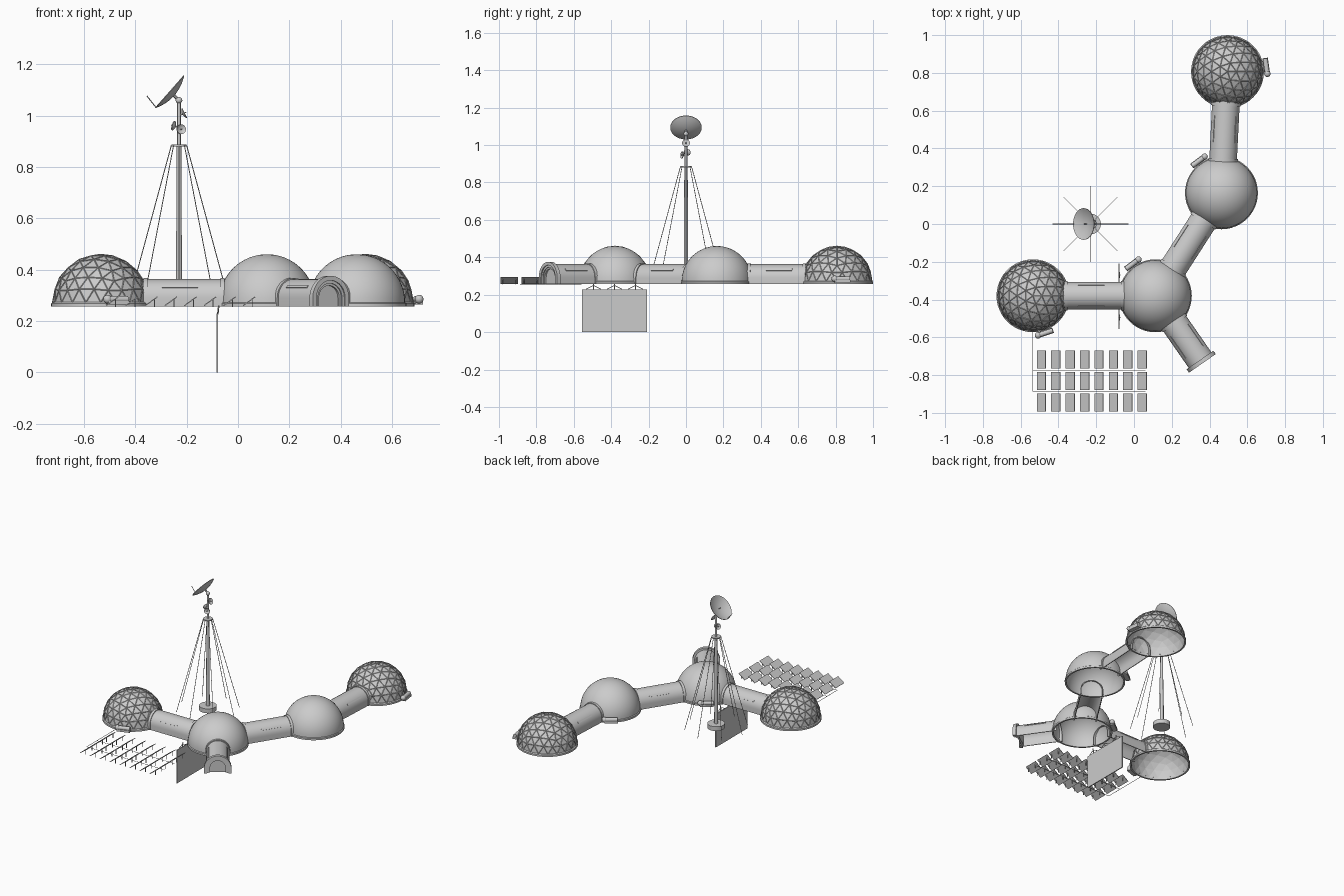
import bpy, bmesh
from math import pi, sin, cos, radians, atan2
from mathutils import Vector, Matrix

if "Cube" in bpy.data.objects:
    bpy.data.objects.remove(bpy.data.objects["Cube"])

G = 0.257  # ground level of the base
A, B, C, D = [Vector(p) for p in ((-.535, -.38, G), (.113, -.38, G), (.463, .165, G), (.495, .807, G))]
END = Vector((.362, -.738, G))


def finish(name, bm, smooth=True):
    bmesh.ops.recalc_face_normals(bm, faces=bm.faces)
    me = bpy.data.meshes.new(name)
    bm.to_mesh(me)
    bm.free()
    ob = bpy.data.objects.new(name, me)
    bpy.context.collection.objects.link(ob)
    if smooth:
        bpy.ops.object.select_all(action='DESELECT')
        ob.select_set(True)
        bpy.context.view_layer.objects.active = ob
        bpy.ops.object.shade_smooth_by_angle(angle=radians(35))
    return ob


def aim(p, d):
    return Matrix.Translation(p) @ Vector(d).to_track_quat('Z', 'Y').to_matrix().to_4x4()


def lathe(name, pts, mat, closed=False, n=32):
    bm = bmesh.new()
    vs = [bm.verts.new((r, 0, z)) for r, z in pts]
    es = [bm.edges.new((vs[i], vs[i + 1])) for i in range(len(vs) - 1)]
    if closed:
        es.append(bm.edges.new((vs[-1], vs[0])))
    bmesh.ops.spin(bm, geom=vs + es, cent=(0, 0, 0), axis=(0, 0, 1), angle=2 * pi, steps=n)
    bmesh.ops.remove_doubles(bm, verts=bm.verts, dist=1e-5)
    bm.transform(mat)
    return finish(name, bm)


def rod(name, a, b, r, r2=None, n=8):
    a, b = Vector(a), Vector(b)
    bm = bmesh.new()
    bmesh.ops.create_cone(bm, cap_ends=True, segments=n, radius1=r, radius2=r if r2 is None else r2,
                          depth=(b - a).length, matrix=aim((a + b) / 2, b - a))
    return finish(name, bm)


def ball(name, p, r):
    bm = bmesh.new()
    bmesh.ops.create_uvsphere(bm, u_segments=16, v_segments=10, radius=r, matrix=Matrix.Translation(p))
    return finish(name, bm)


def box(name, size, mat):
    bm = bmesh.new()
    bmesh.ops.create_cube(bm, size=1, matrix=mat @ Matrix.Diagonal((*size, 1)))
    return finish(name, bm, False)


def arch_pts(w, h, n=20):
    return [(-w, 0)] + [(-w * cos(pi * i / n), h + w * sin(pi * i / n)) for i in range(n + 1)] + [(w, 0)]


def arch(name, a, d, s0, s1, w, t=0, h=.033):
    """Arch extruded along d from s0 to s1; a shell of thickness t, or solid if t is 0."""
    side = Vector((-d.y, d.x, 0))
    bm = bmesh.new()

    def ring(s, ww):
        return [bm.verts.new(a + d * s + side * x + Vector((0, 0, z))) for x, z in arch_pts(ww, h)]
    o0, o1 = ring(s0, w), ring(s1, w)
    loops = [(o0, o1)]
    if t:
        i0, i1 = ring(s0, w - t), ring(s1, w - t)
        loops += [(i0, i1), (o0, i0), (o1, i1)]
        for k in (0, -1):
            bm.faces.new((o0[k], o1[k], i1[k], i0[k]))
    else:
        bm.faces.new(o0)
        bm.faces.new(o1)
        bm.faces.new((o0[0], o1[0], o1[-1], o0[-1]))
    for p, q in loops:
        for k in range(len(p) - 1):
            bm.faces.new((p[k], p[k + 1], q[k + 1], q[k]))
    return finish(name, bm)


# Domes: hollow shells on a foundation ring
def foundation(name, c):
    lathe(name, [(.182, 0), (.193, 0), (.193, .012), (.188, .016), (.182, .016)],
          Matrix.Translation(c), True, 48)


def smooth_dome(name, c):
    out = [(.188 * cos(a), .188 * sin(a)) for a in [pi / 2 * i / 16 for i in range(17)]]
    inn = [(x * .975, z * .975) for x, z in reversed(out)]
    lathe(name, out + inn, Matrix.Translation(c + Vector((0, 0, .015))), True, 48)
    foundation(name + "_foundation", c)


def geodesic_dome(name, c):
    for part, r in (("panels", .187), ("struts", .188)):
        bm = bmesh.new()
        bmesh.ops.create_icosphere(bm, subdivisions=3, radius=r)
        bmesh.ops.bisect_plane(bm, geom=bm.verts[:] + bm.edges[:] + bm.faces[:], dist=1e-5,
                               plane_co=(0, 0, 0), plane_no=(0, 0, 1), clear_inner=True)
        bm.transform(Matrix.Translation(c + Vector((0, 0, .015))))
        ob = finish(name + "_" + part, bm, False)
        if part == "struts":
            m = ob.modifiers.new("struts", 'WIREFRAME')
            m.thickness = .004
        else:
            m = ob.modifiers.new("shell", 'SOLIDIFY')
            m.thickness = .004
    foundation(name + "_foundation", c)


geodesic_dome("west_dome", A)
smooth_dome("centre_dome", B)
smooth_dome("east_dome", C)
geodesic_dome("north_dome", D)


# Arched tunnels with collars and side window strips
def tunnel(name, a, b, last):
    L = (b - a).length
    d = (b - a).normalized()
    side = Vector((-d.y, d.x, 0))
    arch(name, a, d, .15, L - last, .073, .005)
    arch(name + "_collar_a", a, d, .166, .182, .078, .008)
    if last:
        arch(name + "_collar_b", a, d, L - .182, L - .166, .078, .008)
    mid = (.18 + L - max(last, .03)) / 2
    for s in (-1, 1):
        p = a + d * mid + side * s * .059 + Vector((0, 0, .033 + .043))
        n = side * s * .059 + Vector((0, 0, .043))
        x = Matrix((d, n.normalized().cross(d), n.normalized())).transposed().to_4x4()
        box(name + "_window", (.14, .012, .005), Matrix.Translation(p) @ x)


tunnel("west_tunnel", B, A, .15)
tunnel("middle_tunnel", B, C, .15)
tunnel("north_tunnel", C, D, .15)
tunnel("entrance_tunnel", B, END, 0)

# Entrance: nested frames and a recessed door
d = (END - B).normalized()
arch("entrance_outer_frame", END, d, -.022, 0, .086, .016)
arch("entrance_middle_frame", END, d, -.03, -.006, .071, .014)
arch("entrance_inner_frame", END, d, -.035, -.012, .058, .01)
arch("entrance_door", END, d, -.035, -.022, .049)

# Equipment tanks beside the domes
for c, v in ((A, (.065, -.192)), (B, (-.122, .165)), (C, (-.122, .165)), (D, (.208, .03))):
    v = Vector((*v, 0)).normalized()
    t = Vector((-v.y, v.x, 0))
    p = c + v * .207 + Vector((0, 0, .028))
    rod("tank", p - t * .04, p + t * .04, .013, n=16)
    ball("tank_cap", p - t * .042, .017)
    box("tank_cradle", (.085, .03, .014),
        Matrix.Translation(p - Vector((0, 0, .014))) @ Matrix.Rotation(atan2(t.y, t.x), 4, 'Z'))

# Antenna mast with eight guy wires
M = Vector((-.23, 0, 0))
at = lambda x, y, z: M + Vector((x, y, z))
rod("mast_base", at(0, 0, G), at(0, 0, G + .03), .055, n=24)
rod("mast", at(0, 0, G + .03), at(0, 0, .885), .012, .009, 12)
rod("mast_top", at(0, 0, .88), at(0, 0, 1.06), .007, n=12)
rod("guy_plate", at(0, 0, .88), at(0, 0, .887), .03, n=16)
ball("mast_joint", at(0, 0, 1.06), .013)
for i in range(8):
    a = i * pi / 4
    rod("guy_wire", at(.03 * cos(a), .03 * sin(a), .884), at(.2 * cos(a), .2 * sin(a), G), .0018, n=6)


# Dishes: thin curved bowls with a feed horn
def dish(name, rim, d, r, depth, feed):
    d = Vector(d).normalized()
    prof = [(r * i / 8, depth * ((i / 8) ** 2 - 1)) for i in range(9)]
    prof += [(x, z + .003) for x, z in reversed(prof)]
    lathe(name, prof, aim(rim, d))
    rod(name + "_feed", rim - d * depth, rim + d * feed, .002)


aimed = Vector((-.75, 0, .66))
big = Vector((-.265, 0, 1.093))
dish("main_dish", big, aimed, .084, .022, 0)
low = big + Vector((-.66, 0, -.75)) * .082
rod("main_dish_arm", low, (-.355, 0, 1.077), .002)
rod("main_dish_mount", at(0, 0, 1.06), big - aimed * .02, .006)
for v, z, r in (((1, 0, .5), 1.0, .021), ((.4, -1, .1), .945, .019), ((-1, .3, .3), .955, .019)):
    v = Vector(v).normalized()
    dish("small_dish", at(0, 0, z) + v * .022, v, r, .008, .01)
    rod("small_dish_mount", at(0, 0, z), at(0, 0, z) + v * .015, .003)

# Solar field: 8 x 3 tilted panels on posts
for j in range(3):
    y = -.717 - .114 * j
    for i in range(8):
        x = -.49 + .0762 * i
        tilt = Matrix.Translation((x, y, .277)) @ Matrix.Rotation(radians(-36), 4, 'Y')
        box("solar_panel", (.058, .095, .004), tilt)
        for s in (-.035, .035):
            rod("panel_post", (x + .012, y + s, G - .002), (x + .012, y + s, .285), .002, n=6)

# Power cables
for y in (-.775, -.887):
    rod("row_cable", (-.535, y, G), (.06, y, G), .0015, n=6)
rod("main_cable", (-.535, -.56, G), (-.535, -.887, G), .0015, n=6)

# Large upright panel below the west tunnel, with bracket feet
box("hanging_panel", (.006, .346, .229), Matrix.Translation((-.08, -.382, .1145)))
for y in (-.495, -.382, -.27):
    rod("panel_hanger", (-.079, y, .225), (-.075, y, G + .004), .003)
    for s in (-.04, .04):
        rod("hanger_brace", (-.079, y + s, .23), (-.076, y, .25), .002, n=6)
